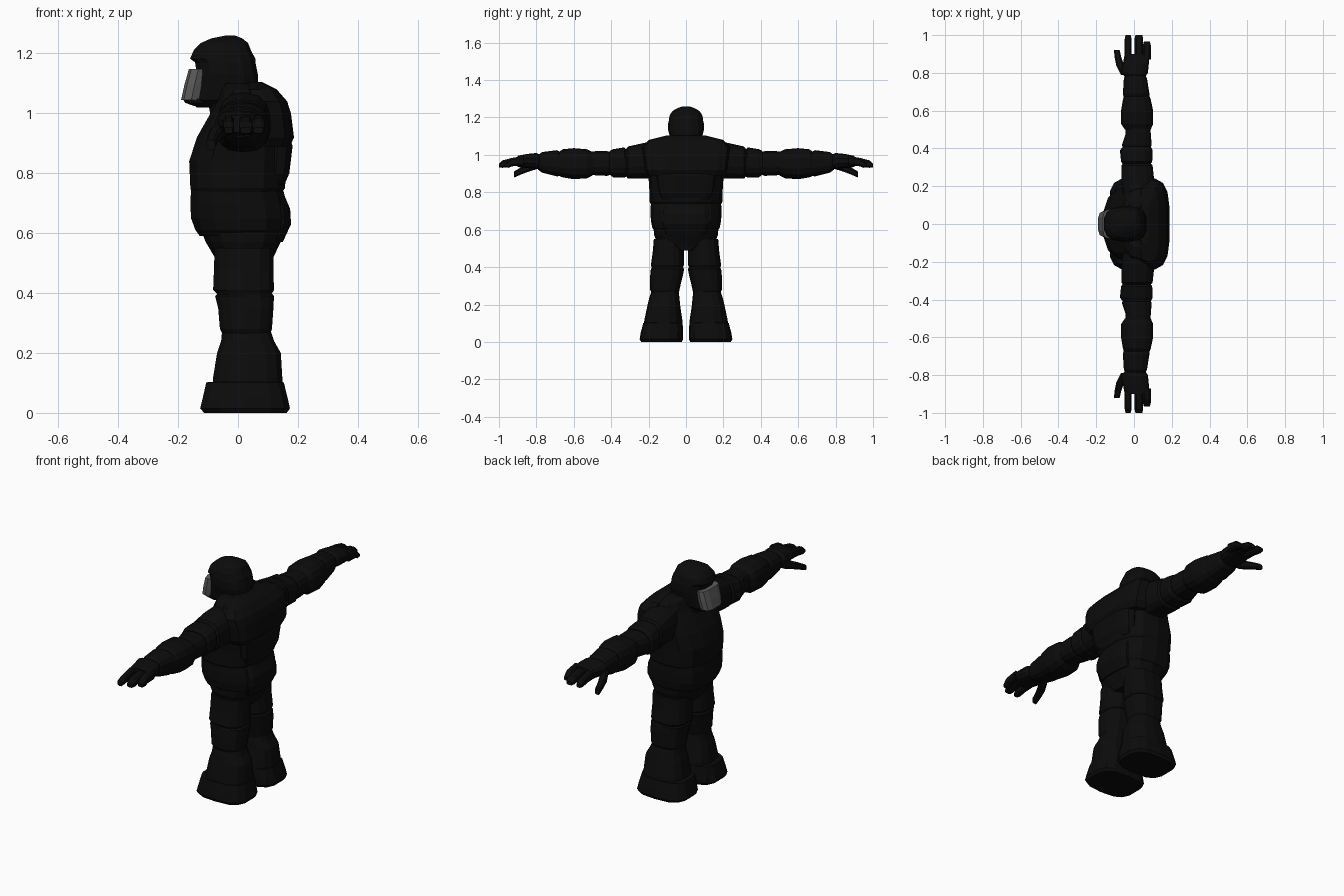
import bpy, bmesh, math

def material(name, value):
    m = bpy.data.materials.new(name)
    m.diffuse_color = (value, value, value, 1)
    return m

BLACK = material("armour black", 0.0035)
GREY = material("visor grey", 0.11)

def loft(name, rings, axis="z", n=14, p=0.75, mat=BLACK, side=1):
    """Skin rings (position, x0, x1, b0, b1); b is y for upright parts, z for arms."""
    bm = bmesh.new()
    loops = []
    for pos, x0, x1, b0, b1 in rings:
        loop = []
        for i in range(n):
            t = 2 * math.pi * (i + 0.5) / n
            c, s = math.cos(t), math.sin(t)
            x = (x0 + x1) / 2 + (x1 - x0) / 2 * math.copysign(abs(c) ** p, c)
            b = (b0 + b1) / 2 + (b1 - b0) / 2 * math.copysign(abs(s) ** p, s)
            co = (x, b * side, pos) if axis == "z" else (x, pos * side, b)
            loop.append(bm.verts.new(co))
        loops.append(loop)
    for a, b in zip(loops, loops[1:]):
        for i in range(n):
            bm.faces.new((a[i], a[(i + 1) % n], b[(i + 1) % n], b[i]))
    bm.faces.new(loops[0])
    bm.faces.new(loops[-1])
    bmesh.ops.recalc_face_normals(bm, faces=bm.faces)
    me = bpy.data.meshes.new(name)
    bm.to_mesh(me)
    bm.free()
    me.materials.append(mat)
    ob = bpy.data.objects.new(name, me)
    bpy.context.collection.objects.link(ob)
    return ob

def upright(name, rows, **kw):
    """Symmetric loft from (z, x0, x1, half width)."""
    return loft(name, [(z, a, b, -w, w) for z, a, b, w in rows], **kw)

# Torso: hips, belly, chest and upper back
upright("hips", [(0.49, -0.06, 0.11, 0.07), (0.52, -0.08, 0.12, 0.15),
                 (0.57, -0.11, 0.145, 0.17), (0.62, -0.13, 0.16, 0.175)])
upright("belly", [(0.59, -0.13, 0.15, 0.16), (0.61, -0.145, 0.165, 0.18),
                  (0.65, -0.16, 0.172, 0.188), (0.70, -0.162, 0.165, 0.19),
                  (0.74, -0.16, 0.155, 0.188)])
upright("chest", [(0.73, -0.155, 0.145, 0.185), (0.75, -0.162, 0.16, 0.195),
                  (0.84, -0.166, 0.165, 0.197), (0.92, -0.14, 0.165, 0.205),
                  (0.99, -0.10, 0.165, 0.215), (1.04, -0.07, 0.16, 0.215),
                  (1.08, -0.06, 0.13, 0.18), (1.10, -0.05, 0.08, 0.12)])
upright("back_plate", [(0.89, 0.02, 0.175, 0.20), (0.92, 0.02, 0.188, 0.22),
                       (1.00, 0.02, 0.178, 0.232), (1.04, 0.02, 0.165, 0.235),
                       (1.08, 0.02, 0.13, 0.20), (1.105, 0.03, 0.08, 0.10)], p=0.55)
upright("back_ridge", [(0.76, 0.08, 0.155, 0.13), (0.80, 0.08, 0.172, 0.15),
                       (0.89, 0.08, 0.183, 0.16), (0.93, 0.08, 0.17, 0.15)], p=0.6)
upright("lower_back_plate", [(0.57, 0.06, 0.15, 0.11), (0.63, 0.06, 0.178, 0.13),
                             (0.68, 0.06, 0.175, 0.13), (0.74, 0.06, 0.15, 0.12)], p=0.6)

# Head: neck, jaw, helmet with a front brim, visor
upright("neck", [(0.97, -0.09, 0.09, 0.09), (1.03, -0.10, 0.08, 0.075),
                 (1.10, -0.08, 0.075, 0.07)])
upright("helmet", [(1.02, -0.14, 0.03, 0.045), (1.045, -0.16, 0.055, 0.075),
                   (1.09, -0.15, 0.07, 0.085), (1.13, -0.14, 0.068, 0.095),
                   (1.17, -0.145, 0.06, 0.095), (1.182, -0.162, 0.06, 0.092),
                   (1.21, -0.15, 0.045, 0.088), (1.235, -0.125, 0.035, 0.072),
                   (1.25, -0.09, 0.015, 0.045), (1.26, -0.04, -0.01, 0.015)])
upright("visor", [(1.045, -0.191, -0.12, 0.068), (1.095, -0.18, -0.11, 0.075),
                  (1.148, -0.165, -0.10, 0.078)], n=10, p=0.65, mat=GREY)
upright("chin_guard", [(1.025, -0.15, -0.08, 0.05), (1.035, -0.178, -0.08, 0.062),
                       (1.05, -0.188, -0.08, 0.064)], n=10)

for label, s in (("left", -1), ("right", 1)):
    # Arm plates
    loft(label + "_shoulder", [(0.14, -0.06, 0.11, 0.87, 1.075),
        (0.22, -0.068, 0.11, 0.875, 1.065), (0.31, -0.068, 0.10, 0.873, 1.045),
        (0.325, -0.055, 0.085, 0.89, 1.025)], "y", side=s)
    loft(label + "_upper_arm", [(0.31, -0.055, 0.085, 0.89, 1.02),
        (0.33, -0.07, 0.098, 0.878, 1.04), (0.39, -0.076, 0.10, 0.88, 1.03),
        (0.41, -0.06, 0.09, 0.895, 1.02)], "y", side=s)
    loft(label + "_elbow", [(0.39, -0.06, 0.085, 0.90, 1.01),
        (0.42, -0.065, 0.095, 0.888, 1.02), (0.48, -0.045, 0.09, 0.89, 1.02),
        (0.53, -0.045, 0.088, 0.90, 1.015)], "y", side=s)
    loft(label + "_forearm", [(0.50, -0.05, 0.09, 0.89, 1.015),
        (0.53, -0.07, 0.103, 0.875, 1.03), (0.60, -0.07, 0.103, 0.87, 1.036),
        (0.66, -0.06, 0.09, 0.88, 1.03), (0.68, -0.052, 0.082, 0.888, 1.015)],
        "y", side=s)
    loft(label + "_wrist", [(0.66, -0.055, 0.085, 0.89, 1.01),
        (0.69, -0.06, 0.083, 0.885, 1.025), (0.77, -0.055, 0.07, 0.905, 1.015),
        (0.79, -0.045, 0.06, 0.92, 1.0)], "y", side=s)

    # Hand: palm, three fingers and a thumb
    loft(label + "_palm", [(0.77, -0.04, 0.055, 0.925, 0.995),
        (0.80, -0.07, 0.075, 0.925, 1.01), (0.85, -0.06, 0.08, 0.93, 1.005),
        (0.90, -0.05, 0.083, 0.935, 0.995)], "y", side=s)
    for finger, x0, x1, end in (("index", -0.05, -0.012, 1.0),
                                ("middle", 0.002, 0.05, 1.0), ("outer", 0.046, 0.09, 0.965)):
        loft(f"{label}_{finger}_finger", [(0.87, x0, x1, 0.94, 0.995),
            (0.93, x0, x1, 0.938, 0.985), (0.98 * end, x0, x1, 0.93, 0.972),
            (end, x0 + 0.005, x1 - 0.005, 0.932, 0.953)], "y", n=8, p=0.6, side=s)
    loft(label + "_thumb", [(0.79, -0.07, -0.02, 0.925, 0.975),
        (0.84, -0.095, -0.05, 0.91, 0.955), (0.88, -0.103, -0.066, 0.895, 0.935),
        (0.92, -0.107, -0.075, 0.878, 0.912)], "y", n=8, p=0.6, side=s)

    # Leg plates
    loft(label + "_thigh", [(0.39, -0.065, 0.11, 0.02, 0.18),
        (0.41, -0.085, 0.122, 0.012, 0.188), (0.48, -0.082, 0.12, 0.012, 0.178),
        (0.55, -0.08, 0.12, 0.012, 0.172)], side=s)
    loft(label + "_knee", [(0.25, -0.045, 0.105, 0.04, 0.18),
        (0.28, -0.062, 0.115, 0.035, 0.192), (0.35, -0.068, 0.12, 0.018, 0.192),
        (0.39, -0.078, 0.122, 0.01, 0.188), (0.405, -0.06, 0.11, 0.02, 0.175)], side=s)
    loft(label + "_shin", [(0.06, -0.09, 0.155, 0.015, 0.23),
        (0.12, -0.085, 0.15, 0.02, 0.222), (0.20, -0.072, 0.145, 0.032, 0.205),
        (0.24, -0.058, 0.122, 0.035, 0.195), (0.27, -0.055, 0.112, 0.04, 0.185)], side=s)
    loft(label + "_boot", [(0.0, -0.115, 0.165, 0.022, 0.24),
        (0.015, -0.129, 0.176, 0.015, 0.248), (0.05, -0.12, 0.168, 0.016, 0.242),
        (0.102, -0.108, 0.155, 0.02, 0.228), (0.104, -0.08, 0.14, 0.03, 0.215)],
        p=0.65, side=s)
